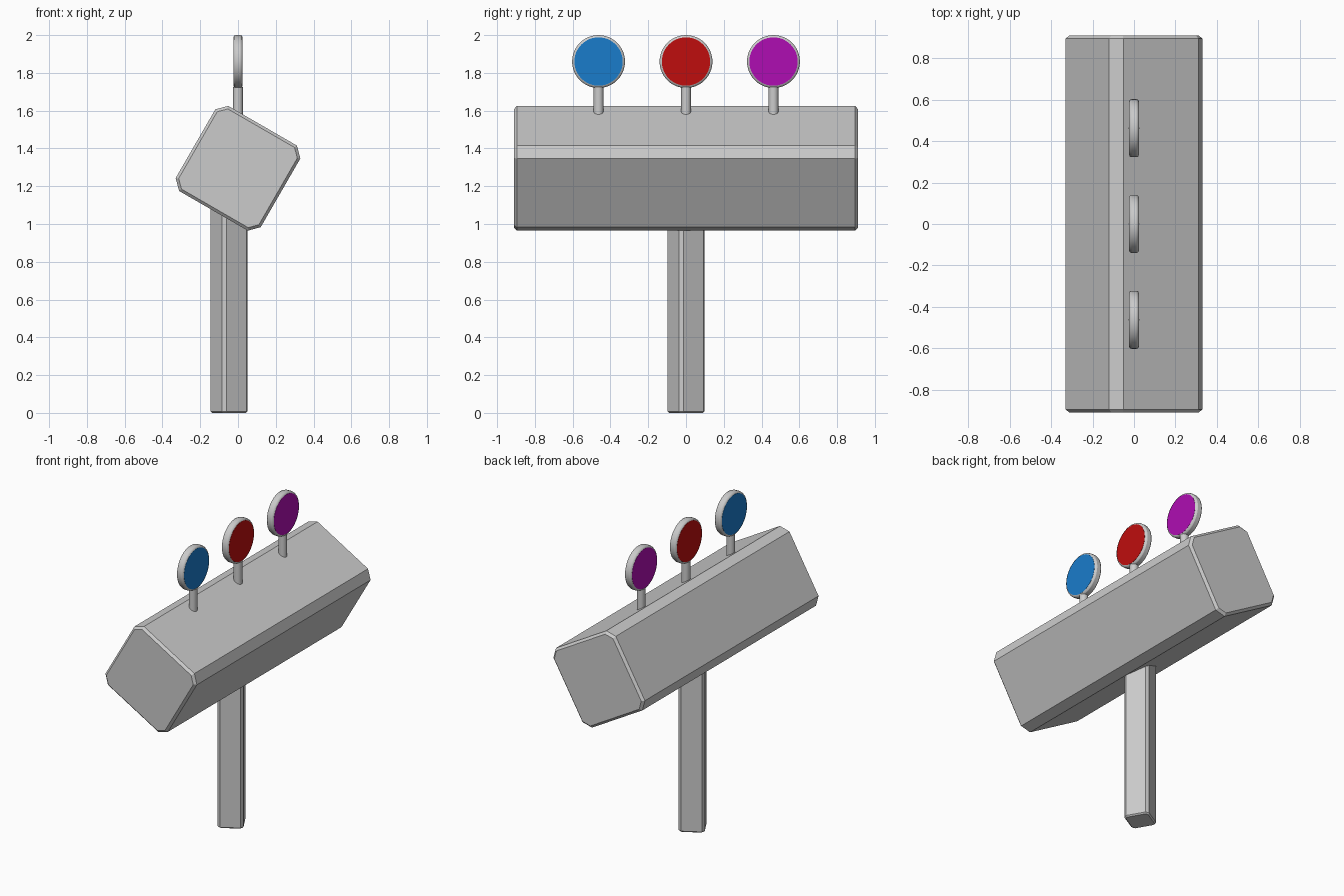
import bpy, bmesh
from math import radians

if "Cube" in bpy.data.objects:
    bpy.data.objects.remove(bpy.data.objects["Cube"])


def bevel(ob, width, angle, segments=1):
    m = ob.modifiers.new("edge_bevel", "BEVEL")
    m.width, m.segments = width, segments
    m.limit_method = 'ANGLE'
    m.angle_limit = radians(angle)


def chamfered_bar(name, half, cut, length, loc, rot, edge):
    """Square bar with cut corners, centred on its local z axis."""
    a, b = half, half - cut
    profile = [(a, -b), (a, b), (b, a), (-b, a), (-a, b), (-a, -b), (-b, -a), (b, -a)]
    bm = bmesh.new()
    face = bm.faces.new([bm.verts.new((x, y, -length / 2)) for x, y in profile])
    new = bmesh.ops.extrude_face_region(bm, geom=[face])["geom"]
    bmesh.ops.translate(bm, vec=(0, 0, length),
                        verts=[v for v in new if isinstance(v, bmesh.types.BMVert)])
    bmesh.ops.recalc_face_normals(bm, faces=bm.faces)
    me = bpy.data.meshes.new(name)
    bm.to_mesh(me)
    bm.free()
    ob = bpy.data.objects.new(name, me)
    bpy.context.collection.objects.link(ob)
    ob.location = loc
    ob.rotation_euler = [radians(r) for r in rot]
    bevel(ob, edge, 60)  # end caps only
    return ob


def cylinder(name, radius, depth, loc, sides, along_x=False):
    bpy.ops.mesh.primitive_cylinder_add(
        vertices=sides, radius=radius, depth=depth, location=loc,
        rotation=(0, radians(90) if along_x else 0, 0))
    ob = bpy.context.object
    ob.name = name
    bpy.ops.object.shade_smooth_by_angle(angle=radians(30))
    return ob


# Tilted beam and twisted post
chamfered_bar("beam", 0.26, 0.05, 1.82, (0, 0, 1.295), (90, 30, 0), 0.015)
chamfered_bar("post", 0.078, 0.017, 1.25, (-0.048, 0, 0.625), (0, 0, 30), 0.008)

# Three round signs, coloured on both sides
signs = [("blue", -0.463, (0.01, 0.2, 0.6, 1)),
         ("red", 0.0, (0.52, 0.004, 0.004, 1)),
         ("magenta", 0.463, (0.43, 0.004, 0.45, 1))]
for colour, y, rgba in signs:
    cylinder(colour + "_stem", 0.026, 0.225, (0, y, 1.6125), 16)
    rim = cylinder(colour + "_rim", 0.14, 0.048, (0, y, 1.86), 48, True)
    bevel(rim, 0.012, 40, 2)
    panel = cylinder(colour + "_panel", 0.128, 0.050, (0, y, 1.86), 48, True)
    mat = bpy.data.materials.new(colour)
    mat.diffuse_color = rgba
    mat.use_nodes = True
    mat.node_tree.nodes["Principled BSDF"].inputs["Base Color"].default_value = mat.diffuse_color
    panel.data.materials.append(mat)
